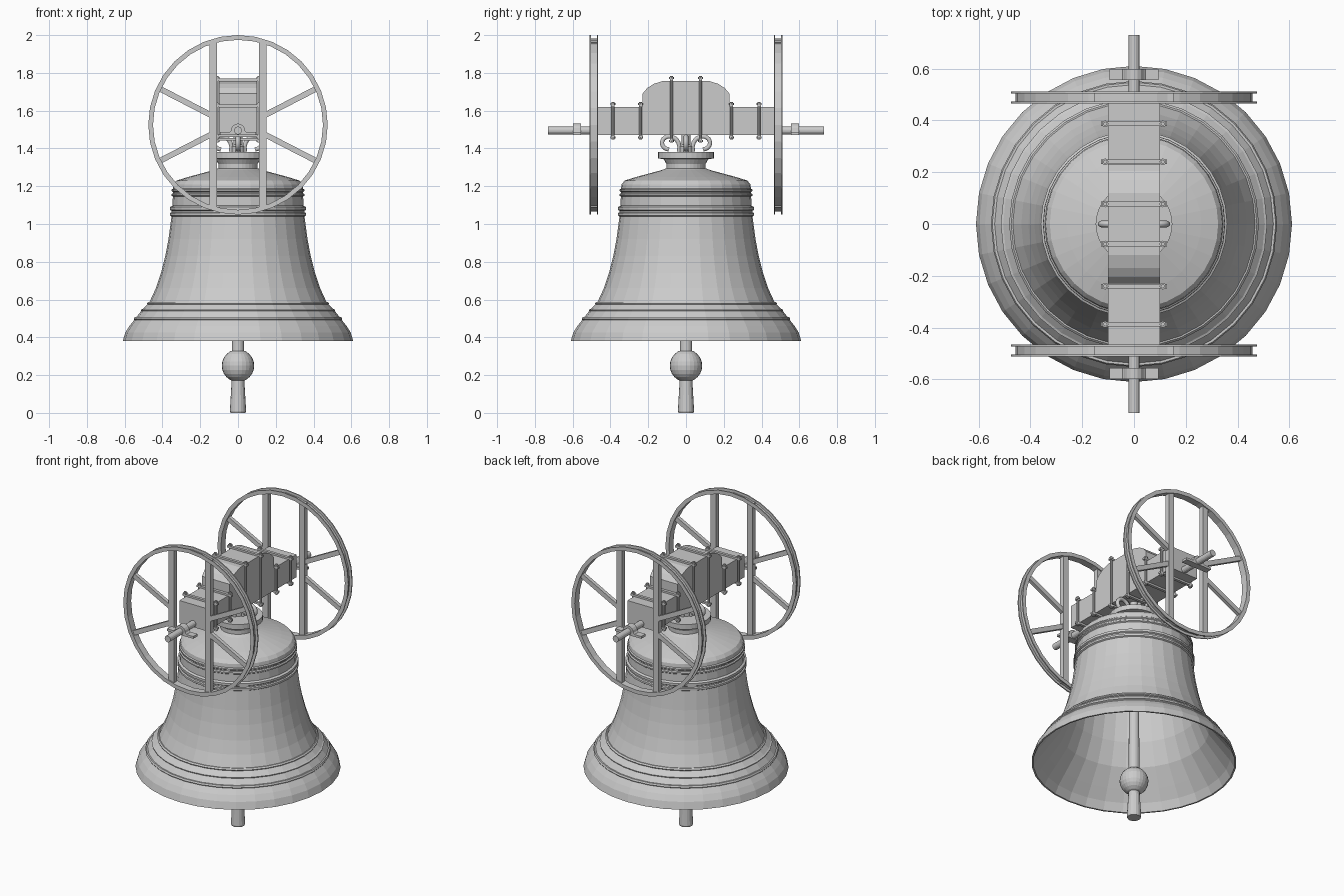
import bpy, bmesh, math
from mathutils import Vector, Matrix

if "Cube" in bpy.data.objects:
    bpy.data.objects.remove(bpy.data.objects["Cube"])


def finish(name, bm):
    bmesh.ops.recalc_face_normals(bm, faces=bm.faces)
    me = bpy.data.meshes.new(name)
    bm.to_mesh(me)
    bm.free()
    ob = bpy.data.objects.new(name, me)
    bpy.context.collection.objects.link(ob)
    return ob


def lathe(name, profile, seg=32, axis='Z', centre=(0, 0, 0), closed=False):
    """Spin (radius, height) points about an axis; zero radius closes to a pole."""
    bm = bmesh.new()
    vs = [bm.verts.new((r, 0, h)) for r, h in profile]
    pairs = list(zip(vs, vs[1:])) + ([(vs[-1], vs[0])] if closed else [])
    edges = [bm.edges.new(p) for p in pairs]
    bmesh.ops.spin(bm, geom=vs + edges, cent=(0, 0, 0), axis=(0, 0, 1),
                   angle=math.tau, steps=seg, use_duplicate=False)
    bmesh.ops.remove_doubles(bm, verts=bm.verts, dist=1e-5)
    if axis == 'Y':
        bm.transform(Matrix.Rotation(-math.pi / 2, 4, 'X'))
    bm.transform(Matrix.Translation(centre))
    return finish(name, bm)


def add_box(bm, lo, hi, mat=None):
    lo, hi = Vector(lo), Vector(hi)
    m = Matrix.Translation((lo + hi) / 2) @ Matrix.Diagonal((*(hi - lo), 1))
    bmesh.ops.create_cube(bm, size=1, matrix=mat @ m if mat else m)


def prism(bm, outline, axis, lo, hi):
    """Extrude a 2D outline along X (y,z points) or Y (x,z points)."""
    pos = (lambda a, b, t: (t, a, b)) if axis == 'X' else (lambda a, b, t: (a, t, b))
    ends = [[bm.verts.new(pos(a, b, t)) for a, b in outline] for t in (lo, hi)]
    for e in ends:
        bm.faces.new(e)
    for i in range(len(outline)):
        j = (i + 1) % len(outline)
        bm.faces.new((ends[0][i], ends[0][j], ends[1][j], ends[1][i]))


# Bell: outer wall with raised bands, flanged crown, then the inner wall
outer = [(.61, .38), (.597, .425), (.575, .46), (.549, .492), (.552, .497), (.547, .507),
         (.538, .507), (.512, .54), (.514, .546), (.505, .55), (.479, .574), (.482, .58),
         (.474, .588), (.468, .588), (.435, .66), (.408, .74), (.385, .83), (.368, .92),
         (.352, 1.04), (.36, 1.045), (.36, 1.058), (.352, 1.062), (.352, 1.07),
         (.36, 1.075), (.36, 1.09), (.347, 1.097), (.345, 1.145), (.352, 1.15),
         (.352, 1.158), (.345, 1.163), (.345, 1.17), (.351, 1.175), (.351, 1.182),
         (.344, 1.187), (.341, 1.21), (.325, 1.23), (.26, 1.25), (.13, 1.285),
         (.104, 1.295), (.104, 1.318), (.118, 1.343), (.148, 1.347), (.148, 1.38), (0, 1.38)]
inner = [(0, 1.255), (.24, 1.23), (.31, 1.205), (.325, 1.17), (.33, 1.04), (.349, .92),
         (.388, .74), (.446, .6), (.525, .495), (.575, .43), (.6, .38), (.61, .38)]
lathe("bell", outer + inner)

# Clapper
lathe("clapper_rod", [(0, 1.26), (.026, 1.26), (.033, .32), (0, .32)], 16)
lathe("clapper_ball", [(.086 * math.sin(math.pi * i / 12), .25 - .086 * math.cos(math.pi * i / 12))
                       for i in range(13)], 24)
lathe("clapper_tail", [(0, .18), (.033, .18), (.043, .01), (.04, 0), (0, 0)], 16)

# Crown loops holding the bell to the beam
lathe("crown_post", [(0, 1.375), (.035, 1.375), (.035, 1.41), (.024, 1.42), (.024, 1.475), (0, 1.475)], 12)
path = [(.035, 1.375), (.04, 1.43), (.07, 1.46), (.11, 1.458), (.127, 1.43), (.112, 1.402), (.09, 1.395)]
for i in range(4):
    a = i * math.pi / 2
    cu = bpy.data.curves.new("crown_loop", 'CURVE')
    cu.dimensions = '3D'
    cu.bevel_depth, cu.bevel_resolution, cu.resolution_u = .013, 1, 3
    cu.use_fill_caps = True
    sp = cu.splines.new('BEZIER')
    sp.bezier_points.add(len(path) - 1)
    for p, (r, z) in zip(sp.bezier_points, path):
        p.co = (r * math.cos(a), r * math.sin(a), z)
        p.handle_left_type = p.handle_right_type = 'AUTO'
    ob = bpy.data.objects.new("crown_loop", cu)
    bpy.context.collection.objects.link(ob)
    bpy.context.view_layer.objects.active = ob
    ob.select_set(True)
    bpy.ops.object.convert(target='MESH')
    ob.select_set(False)

# Headstock beam with the raised middle block
bm = bmesh.new()
add_box(bm, (-.1, -.465, 1.472), (.1, .465, 1.62))
finish("headstock_beam", bm)
bm = bmesh.new()
half = [(.23, 1.62), (.23, 1.69), (.205, 1.72), (.17, 1.742), (.12, 1.758)]
prism(bm, half + [(-y, z) for y, z in reversed(half)], 'X', -.1, .1)
finish("headstock_block", bm)

# Straps: cross bars above and below, joined by threaded rods with nuts
for y, lo, hi in [(.077, 1.455, 1.758), (.218, 1.472, 1.62), (.387, 1.472, 1.62)]:
    for s in (-1, 1):
        bm = bmesh.new()
        top = 1.62 if y > .3 else hi
        if y != .218:
            add_box(bm, (-.127, s * y - .009, top), (.127, s * y + .009, top + .012))
        else:
            add_box(bm, (-.127, s * .24 - .009, 1.62), (.127, s * .24 + .009, 1.632))
        yy = .24 if y == .218 else y
        add_box(bm, (-.127, s * yy - .009, lo - .012), (.127, s * yy + .009, lo))
        for x in (-.111, .111):
            for r, a, b in ((.008, lo - .024, hi + .026), (.013, hi + .01, hi + .02),
                            (.013, lo - .02, lo - .01)):
                bmesh.ops.create_cone(bm, cap_ends=True, segments=8, radius1=r, radius2=r, depth=b - a,
                                      matrix=Matrix.Translation((x, s * yy, (a + b) / 2)))
        finish("strap", bm)

# Both ends: axle, bearing and wheel
ZC, ZA = 1.525, 1.495
for s in (-1, 1):
    lathe("axle", [(0, s * .44), (.021, s * .44), (.021, s * .73), (0, s * .73)], 16, 'Y', (0, 0, ZA))
    # Bearing: arched cap on two flat feet
    bm = bmesh.new()
    arch = [(.037 * math.cos(math.pi * i / 8), ZA + .037 * math.sin(math.pi * i / 8)) for i in range(9)]
    prism(bm, [(.095, 1.472), (.095, 1.487), (.045, 1.487)] + arch
          + [(-.045, 1.487), (-.095, 1.487), (-.095, 1.472)], 'Y', s * .577 - .022, s * .577 + .022)
    finish("bearing", bm)

    # Grooved wheel rim
    y = s * .488
    rim = [(.45, -.023), (.475, -.023), (.475, -.016), (.458, -.016),
           (.458, .016), (.475, .016), (.475, .023), (.45, .023)]
    lathe("wheel_rim", rim, 32, 'Y', (0, y, ZC), True)

    # Wheel spokes: two uprights and four slanted bars
    bm = bmesh.new()
    for x in (-1, 1):
        add_box(bm, (x * .132 - .02, y - .016, ZC - .437), (x * .132 + .02, y + .016, ZC + .437))
        for v in (-1, 1):
            p, q = Vector((x * .14, 0, v * .05)), Vector((x * .408, 0, v * .188))
            d = q - p
            m = Matrix.Translation((p + q) / 2 + Vector((0, y, ZC))) @ \
                Matrix.Rotation(-math.atan2(d.z, d.x), 4, 'Y')
            add_box(bm, (-d.length / 2, -.012, -.015), (d.length / 2, .012, .015), m)
    finish("wheel_spokes", bm)
